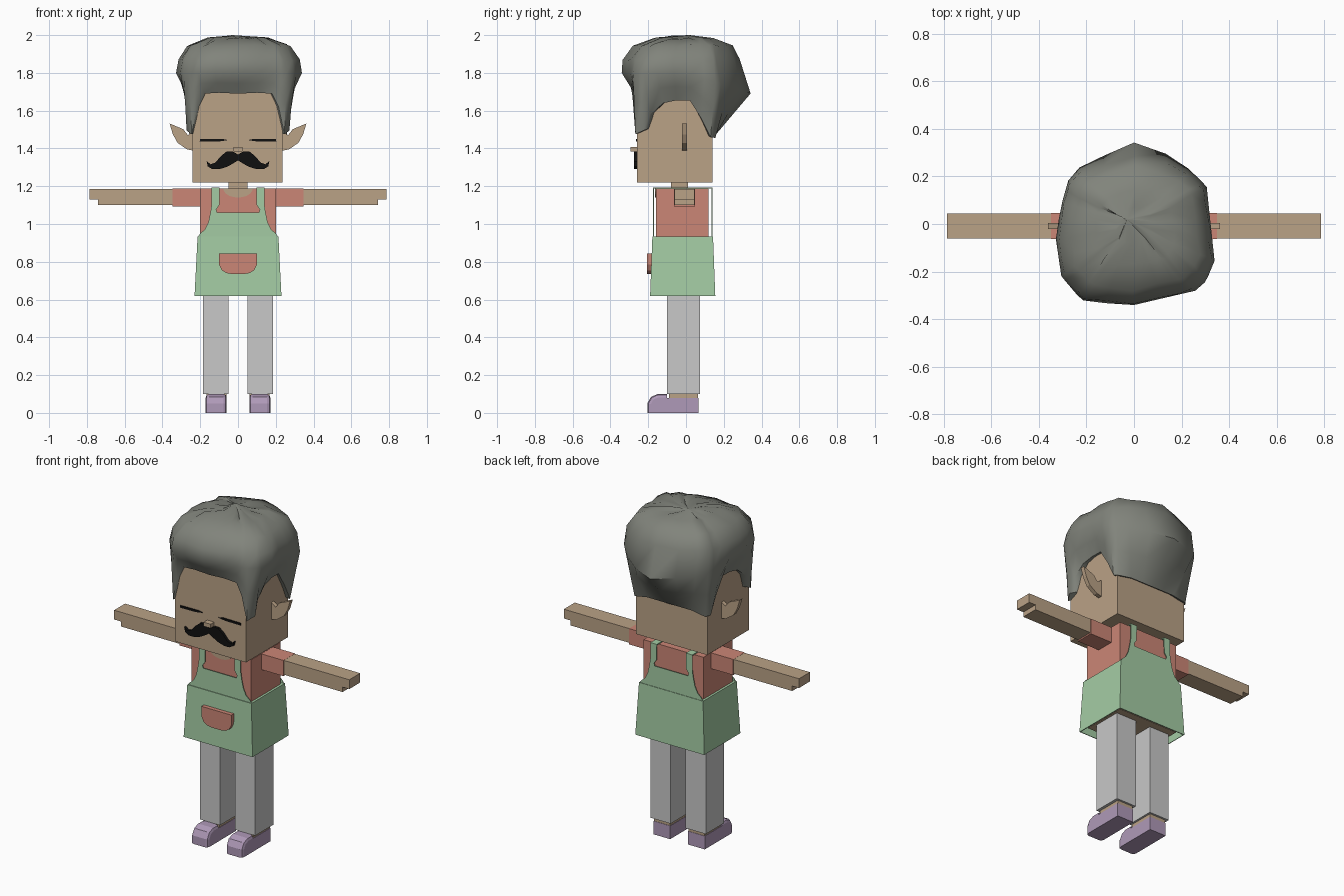
import bpy, bmesh, math, random
from mathutils import Vector

random.seed(4)
if "Cube" in bpy.data.objects:
    bpy.data.objects.remove(bpy.data.objects["Cube"])


def material(name, r, g, b):
    m = bpy.data.materials.new(name)
    m.use_nodes = True
    m.diffuse_color = (r, g, b, 1)
    node = m.node_tree.nodes["Principled BSDF"]
    node.inputs["Base Color"].default_value = (r, g, b, 1)
    node.inputs["Roughness"].default_value = 0.9
    return m


SKIN = material("skin_tan", 0.49, 0.36, 0.24)
CORAL = material("shirt_coral", 0.60, 0.24, 0.18)
GREEN = material("apron_green", 0.37, 0.60, 0.37)
GREY = material("trouser_grey", 0.58, 0.58, 0.58)
LILAC = material("shoe_lilac", 0.43, 0.32, 0.48)
HAIR = material("hair_grey", 0.22, 0.23, 0.20)
BLACK = material("black", 0.005, 0.005, 0.005)


def finish(name, bm, mat):
    bmesh.ops.recalc_face_normals(bm, faces=bm.faces[:])
    mesh = bpy.data.meshes.new(name)
    bm.to_mesh(mesh)
    bm.free()
    mesh.materials.append(mat)
    ob = bpy.data.objects.new(name, mesh)
    bpy.context.collection.objects.link(ob)
    return ob


def box_bm(x0, x1, y0, y1, z0, z1):
    bm = bmesh.new()
    bmesh.ops.create_cube(bm, size=1)
    for v in bm.verts:
        v.co = (x1 if v.co.x > 0 else x0, y1 if v.co.y > 0 else y0, z1 if v.co.z > 0 else z0)
    return bm


def box(name, mat, *dims):
    return finish(name, box_bm(*dims), mat)


def prism_bm(points, axis, lo, hi):
    """Extrude an outline along y (points are x, z) or along x (points are y, z)."""
    place = (lambda a, b, t: (a, t, b)) if axis == "y" else (lambda a, b, t: (t, a, b))
    bm = bmesh.new()
    face = bm.faces.new([bm.verts.new(place(a, b, lo)) for a, b in points])
    shift = Vector(place(0, 0, hi - lo))
    ext = bmesh.ops.extrude_face_region(bm, geom=[face], use_keep_orig=True)
    for v in ext["geom"]:
        if isinstance(v, bmesh.types.BMVert):
            v.co += shift
    return bm


def prism(name, mat, points, axis, lo, hi):
    return finish(name, prism_bm(points, axis, lo, hi), mat)


def mirrored(half):
    """Complete a symmetric outline from its +x half."""
    return half + [(-a, b) for a, b in reversed(half) if a > 0]


# Head and torso
box("head", SKIN, -0.24, 0.236, -0.26, 0.14, 1.22, 1.73)
box("neck", SKIN, -0.05, 0.05, -0.08, 0.01, 1.15, 1.23)
box("shirt", CORAL, -0.2, 0.2, -0.16, 0.12, 0.9, 1.188)
box("hips", SKIN, -0.2, 0.2, -0.155, 0.12, 0.64, 0.9)
neckline = [(0.078 * math.cos(t), 1.188 - 0.048 * math.sin(t))
            for t in [math.pi * i / 10 for i in range(11)]]
prism("neckline", SKIN, neckline, "y", -0.164, -0.158)

# Face
box("nose", SKIN, -0.023, 0.023, -0.295, -0.26, 1.383, 1.407)
moustache = [(0, 1.368), (0.03, 1.385), (0.06, 1.384), (0.09, 1.36), (0.12, 1.325),
             (0.145, 1.316), (0.166, 1.333), (0.16, 1.305), (0.135, 1.29),
             (0.1, 1.29), (0.06, 1.302), (0.03, 1.318), (0, 1.337)]
prism("moustache", BLACK, mirrored(moustache), "y", -0.276, -0.26)
eye = [(0.053, 1.444), (0.08, 1.45), (0.2, 1.449), (0.203, 1.436), (0.1, 1.437)]
ear = [(0.22, 1.385), (0.27, 1.395), (0.32, 1.43), (0.345, 1.475), (0.362, 1.532),
       (0.29, 1.502), (0.265, 1.47), (0.22, 1.5)]
arm = [(0.345, 1.1), (0.74, 1.1), (0.74, 1.13), (0.785, 1.13), (0.785, 1.186), (0.345, 1.186)]
shoe = [(0.065, 0), (0.065, 0.08), (-0.1, 0.08), (-0.1, 0.1), (-0.15, 0.1),
        (-0.185, 0.085), (-0.205, 0.05), (-0.205, 0)]


# Paired parts
def flip(points, s):
    return [(a * s, b) for a, b in points]


for side, s in (("left", 1), ("right", -1)):
    def pair_box(name, mat, x0, x1, *rest):
        box(side + "_" + name, mat, *sorted((s * x0, s * x1)), *rest)

    prism(side + "_closed_eye", BLACK, flip(eye, s), "y", -0.266, -0.26)
    prism(side + "_ear", SKIN, flip(ear, s), "y", -0.02, 0.005)
    prism(side + "_arm", SKIN, flip(arm, s), "y", -0.06, 0.044)
    pair_box("sleeve", CORAL, 0.18, 0.348, -0.063, 0.047, 1.092, 1.187)
    pair_box("trouser_leg", GREY, 0.05, 0.185, -0.1, 0.075, 0.1, 0.65)
    pair_box("ankle", SKIN, 0.062, 0.168, -0.09, 0.063, 0.07, 0.11)
    pair_box("apron_shoulder_strap", GREEN, 0.097, 0.14, -0.174, 0.14, 1.188, 1.194)

    # Shoe with a rounded toe cap
    bm = prism_bm(shoe, "x", *sorted((s * 0.06, s * 0.171)))
    rim = [e for e in bm.edges
           if all(v.co.y < -0.09 for v in e.verts)
           and abs(e.verts[0].co.x - e.verts[1].co.x) < 0.01
           and max(v.co.z for v in e.verts) > 0.04
           and not all(v.co.y > -0.11 for v in e.verts)]
    bmesh.ops.bevel(bm, geom=rim, offset=0.018, segments=2, profile=0.5, affect="EDGES")
    finish(side + "_shoe", bm, LILAC)

# Apron: flared open skirt, front and back bibs, pocket
bm = box_bm(-0.23, 0.23, -0.19, 0.155, 0.62, 0.935)
for v in bm.verts:
    if v.co.z > 0.8:
        v.co.x *= 0.93
        v.co.y = -0.178 if v.co.y < 0 else 0.143
bmesh.ops.delete(bm, geom=[f for f in bm.faces if f.calc_center_median().z < 0.65],
                 context="FACES_ONLY")
skirt = finish("apron_skirt", bm, GREEN)
thick = skirt.modifiers.new("thickness", "SOLIDIFY")
thick.thickness = 0.006

bib = [(0.213, 0.93), (0.2, 0.95), (0.175, 0.972), (0.157, 1.01), (0.146, 1.06),
       (0.14, 1.1), (0.14, 1.194), (0.097, 1.194), (0.099, 1.1), (0.116, 1.075),
       (0.11, 1.06)]
prism("apron_front_bib", GREEN, mirrored(bib), "y", -0.174, -0.17)
prism("apron_back_bib", GREEN, mirrored(bib), "y", 0.136, 0.14)
pocket = [(0.1, 0.845), (0.1, 0.785), (0.085, 0.755), (0.06, 0.74), (0.03, 0.735)]
prism("apron_pocket", CORAL, mirrored(pocket), "y", -0.206, -0.175)

# Hair: crown outline from above, blended down to a hairline around the head
crown = [(-0.02, -0.345), (0.12, -0.312), (0.28, -0.275), (0.34, -0.17), (0.325, -0.03),
         (0.305, 0.16), (0.22, 0.24), (0.11, 0.31), (-0.01, 0.345), (-0.14, 0.28),
         (-0.265, 0.22), (-0.3, 0.1), (-0.33, -0.05), (-0.305, -0.22), (-0.22, -0.32)]
hairline = [(0, -0.272, 1.69), (0.1, -0.272, 1.695), (0.18, -0.272, 1.69),
            (0.215, -0.272, 1.62), (0.246, -0.268, 1.475), (0.272, -0.225, 1.495),
            (0.265, -0.19, 1.58), (0.262, -0.12, 1.64), (0.258, -0.05, 1.655),
            (0.256, 0.02, 1.655), (0.256, 0.08, 1.56), (0.256, 0.13, 1.46),
            (0.235, 0.155, 1.455), (0.15, 0.155, 1.47), (0.07, 0.155, 1.47), (0, 0.155, 1.47)]
hairline += [(-x, y, z) for x, y, z in hairline[-2:0:-1]]


def crown_point(x, y):
    """Where the ray from the centre through (x, y) meets the crown outline."""
    d = Vector((x, y))
    for i, p in enumerate(crown):
        a, b = Vector(p), Vector(crown[(i + 1) % len(crown)])
        e = b - a
        det = d.x * e.y - d.y * e.x
        k = (a.x * e.y - a.y * e.x) / det
        u = (a.x * d.y - a.y * d.x) / det
        if k > 0 and -1e-6 <= u <= 1 + 1e-6:
            return d * k
    return d


def column(x, y, z):
    c = crown_point(x, y)
    back = max(c.y, 0) / 0.345
    low = Vector((x, y, z))
    wide = Vector((c.x, c.y, 1.80 - 0.11 * back))
    pts = [Vector((x * 0.88, y * 0.88, z + 0.01)), low, low.lerp(wide, 0.5), wide]
    for scale, height in ((0.97, 1.87), (0.81, 1.945), (0.5, 1.982), (0.22, 1.99)):
        p = Vector((c.x * scale, c.y * scale * (1 - 0.13 * back), height))
        pts.append(p + Vector([random.uniform(-0.007, 0.007) for _ in range(3)]))
    return pts


bm = bmesh.new()
columns = [[bm.verts.new(p) for p in column(*h)] for h in hairline]
top = bm.verts.new((-0.03, 0.02, 2.0))
for i, a in enumerate(columns):
    b = columns[(i + 1) % len(columns)]
    for j in range(len(a) - 1):
        bm.faces.new((a[j], b[j], b[j + 1], a[j + 1]))
    bm.faces.new((a[-1], b[-1], top))
hair = finish("hair", bm, HAIR)
bpy.ops.object.select_all(action="DESELECT")
hair.select_set(True)
bpy.context.view_layer.objects.active = hair
bpy.ops.object.shade_smooth_by_angle(angle=math.radians(50))
